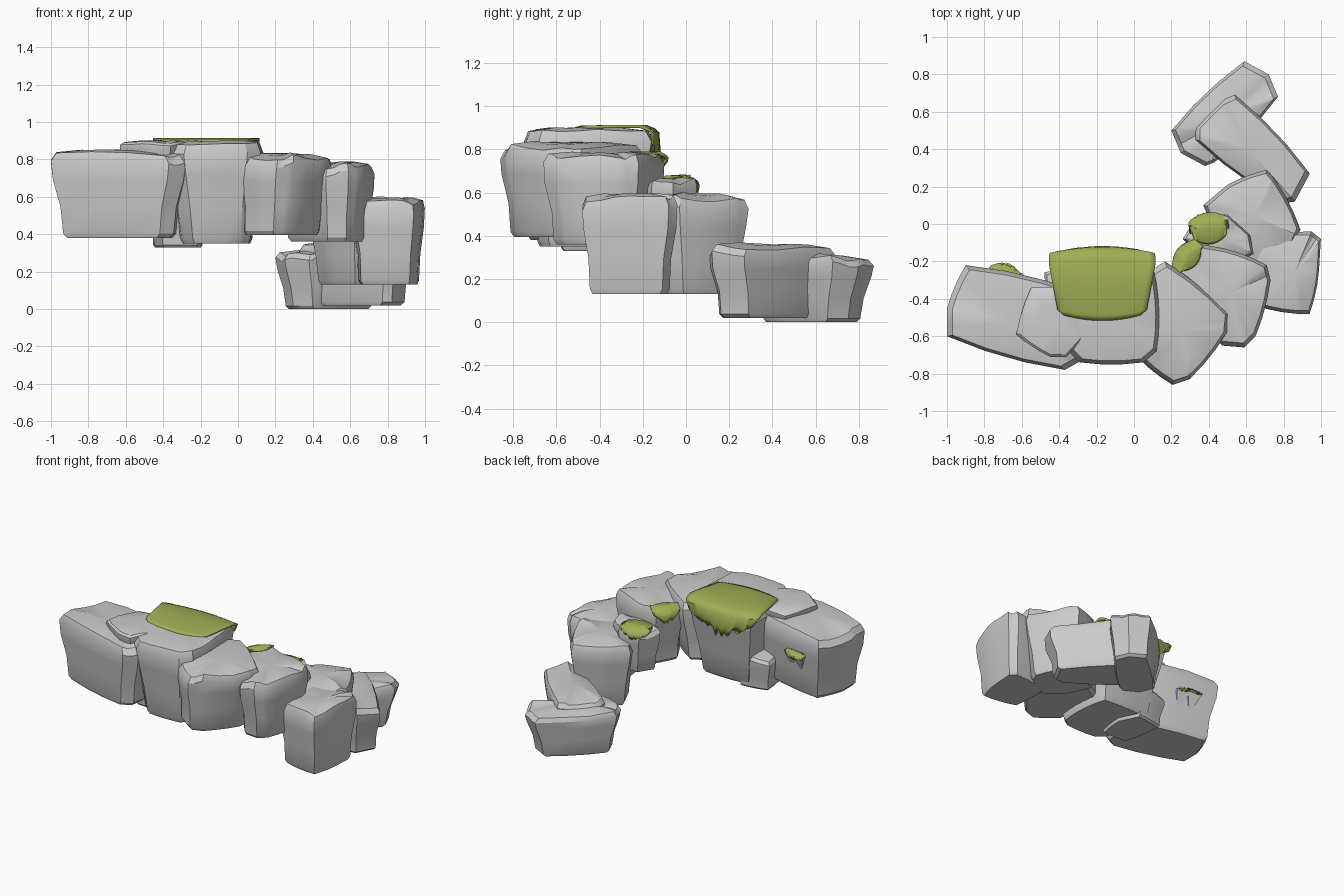
import bpy, bmesh, math, random
from mathutils import Vector

if "Cube" in bpy.data.objects:
    bpy.data.objects.remove(bpy.data.objects["Cube"])
random.seed(4)

moss_mat = bpy.data.materials.new("moss_green")
moss_mat.diffuse_color = (0.36, 0.42, 0.09, 1)
moss_mat.use_nodes = True
moss_mat.node_tree.nodes["Principled BSDF"].inputs["Base Color"].default_value = moss_mat.diffuse_color


def finish(bm, name, angle):
    bmesh.ops.recalc_face_normals(bm, faces=bm.faces)
    me = bpy.data.meshes.new(name)
    bm.to_mesh(me)
    bm.free()
    ob = bpy.data.objects.new(name, me)
    bpy.context.collection.objects.link(ob)
    bpy.ops.object.select_all(action='DESELECT')
    ob.select_set(True)
    bpy.context.view_layer.objects.active = ob
    bpy.ops.object.shade_smooth_by_angle(angle=math.radians(angle))
    return ob


def rock(name, outline, z0, z1, taper=0.8, shift=(0, 0), chip=0.04):
    """Tapered boulder: gently bowed sides, chamfered uneven top, blunt underside."""
    pts = [Vector(p) for p in outline]
    ctr = sum(pts, Vector((0, 0))) / len(pts)
    area = sum(a.x * b.y - b.x * a.y for a, b in zip(pts, pts[1:] + pts[:1]))
    if area < 0:
        pts.reverse()
    ring = []
    for a, b in zip(pts, pts[1:] + pts[:1]):
        d = b - a
        out = Vector((d.y, -d.x))
        for t in (0, 1 / 3, 2 / 3):
            bow = 0.03 * (t > 0) if d.length > 0.2 else 0
            ring.append(a + d * t + out * bow)
    h = z1 - z0
    dips = [random.uniform(0, chip) for _ in ring]
    bm = bmesh.new()
    rows = []
    mid = (1 + taper) / 2
    for f, s in ((0, taper * 0.93), (0.05, taper), (0.35, mid - 0.05),
                 (0.65, mid + 0.06), (0.89, 1.0), (0.98, 0.92), (1, 0.55)):
        row = []
        for i, p in enumerate(ring):
            q = ctr + (p - ctr) * s + Vector(shift) * (1 - f)
            dip = (dips[i - 1] + dips[i]) / 2 if f > 0.8 else 0
            row.append(bm.verts.new((q.x, q.y, z0 + h * f - dip * (0.5 if f == 1 else 1))))
        rows.append(row)
    n = len(ring)
    for r, s in zip(rows, rows[1:]):
        for i in range(n):
            j = (i + 1) % n
            bm.faces.new((r[i], r[j], s[j], s[i]))
    for row, z in ((rows[0], z0), (rows[-1], z1 - 0.01)):
        c = bm.verts.new((ctr.x + (shift[0] if z == z0 else 0),
                          ctr.y + (shift[1] if z == z0 else 0), z))
        for i in range(n):
            bm.faces.new((row[i], row[(i + 1) % n], c))
    return finish(bm, name, 32)


def moss(name, x, y, z, turn, half_w, depth, drop):
    """Moss sheet lying on top and hanging over the local +Y edge at (x, y)."""
    prof = [(-depth, -0.008), (-depth * 0.93, 0), (-depth * 0.5, 0.004), (-0.06, 0.004),
            (-0.025, -0.01), (-0.005, -0.04), (0, -drop * 0.7), (-0.005, -drop)]
    wide = [0.72, 0.84, 0.95, 1, 1, 0.98, 0.88, 0.62]
    c, s = math.cos(turn), math.sin(turn)
    bm = bmesh.new()
    rows = []
    n = 16
    rag = [random.uniform(0.6, 1) for _ in range(n + 1)]
    for (py, pz), w in zip(prof, wide):
        row = []
        for i in range(n + 1):
            u = 2 * i / n - 1
            px = u * half_w * w
            ly = py - 0.03 * u * u * (1 if py > -0.07 else -1)
            lz = pz * rag[i] * (1 - 0.45 * u * u) if pz < -0.03 else pz
            row.append(bm.verts.new((x + px * c - ly * s, y + px * s + ly * c, z + lz)))
        rows.append(row)
    for r, t in zip(rows, rows[1:]):
        for i in range(n):
            bm.faces.new((r[i], r[i + 1], t[i + 1], t[i]))
    ob = finish(bm, name, 50)
    ob.data.materials.append(moss_mat)
    m = ob.modifiers.new("thickness", 'SOLIDIFY')
    m.thickness = 0.014
    m.offset = 0
    return ob


# High run of boulders along the front
rock("left_boulder", [(-0.9, -0.22), (-0.27, -0.37), (-0.28, -0.73), (-0.37, -0.78),
                      (-1, -0.60), (-1, -0.45)], 0.38, 0.855, 0.82)
rock("top_slab", [(-0.55, -0.34), (-0.22, -0.36), (-0.26, -0.6), (-0.36, -0.71),
                  (-0.45, -0.71), (-0.63, -0.59)], 0.76, 0.905, 0.88, chip=0.02)
rock("middle_boulder", [(-0.40, -0.16), (0.08, -0.16), (0.13, -0.4), (0.12, -0.68),
                        (0.05, -0.74), (-0.29, -0.74), (-0.37, -0.66)], 0.35, 0.905, 0.75, chip=0.02)
rock("under_boulder", [(-0.48, -0.26), (-0.25, -0.22), (-0.17, -0.38), (-0.2, -0.6),
                       (-0.42, -0.6)], 0.33, 0.58, 0.85)
rock("front_right_boulder", [(0.17, -0.20), (0.51, -0.48), (0.50, -0.58), (0.30, -0.83),
                             (0.21, -0.86), (0.03, -0.72), (0.04, -0.28)], 0.395, 0.84, 0.84, (-0.03, 0))
rock("corner_boulder", [(0.22, -0.27), (0.31, -0.10), (0.48, -0.13), (0.71, -0.22), (0.73, -0.30),
                        (0.65, -0.60), (0.59, -0.66), (0.47, -0.65)], 0.36, 0.79, 0.84)

# Boulders stepping down at the right
rock("right_boulder", [(0.95, -0.04), (1, -0.08), (0.99, -0.25), (0.94, -0.48), (0.87, -0.48),
                       (0.63, -0.43), (0.62, -0.08)], 0.13, 0.60, 0.84, (-0.01, 0))
rock("step_boulder", [(0.37, 0.10), (0.50, 0.21), (0.71, 0.29), (0.76, 0.23), (0.89, -0.03),
                      (0.85, -0.12), (0.62, -0.25), (0.45, -0.08)], 0.13, 0.605, 0.78)
rock("inner_boulder", [(0.26, -0.08), (0.34, 0.05), (0.50, 0.05), (0.62, -0.06), (0.64, -0.16),
                       (0.47, -0.24)], 0.36, 0.675, 0.8)

# Lowest pair at the back
rock("low_boulder", [(0.54, 0.69), (0.47, 0.66), (0.33, 0.52), (0.33, 0.45), (0.80, 0.11),
                     (0.86, 0.12), (0.94, 0.27)], 0.02, 0.37, 0.85)
rock("back_boulder", [(0.59, 0.87), (0.20, 0.50), (0.25, 0.38), (0.38, 0.31), (0.43, 0.33),
                      (0.77, 0.68), (0.72, 0.80)], 0.0, 0.32, 0.8)

# Small shards behind the left boulder
for k, (sx, sy) in enumerate([(-0.72, -0.245), (-0.64, -0.265)]):
    bm = bmesh.new()
    top = [bm.verts.new((sx + dx, sy + dy, 0.67)) for dx, dy in
           ((-0.05, 0.02), (0.05, 0.0), (0.04, -0.06), (-0.05, -0.05))]
    tip = bm.verts.new((sx + 0.01, sy - 0.05, 0.53))
    bm.faces.new(top)
    for i in range(4):
        bm.faces.new((top[i], top[(i + 1) % 4], tip))
    finish(bm, "shard_%d" % (k + 1), 30)

# Moss patches
moss("moss_main", -0.17, -0.125, 0.903, 0, 0.285, 0.39, 0.21)
moss("moss_corner", 0.24, -0.135, 0.78, math.radians(50), 0.095, 0.12, 0.10)
moss("moss_inner", 0.39, 0.055, 0.672, math.radians(8), 0.105, 0.16, 0.08)
moss("moss_left", -0.68, -0.215, 0.69, math.radians(-14), 0.085, 0.08, 0.04)
